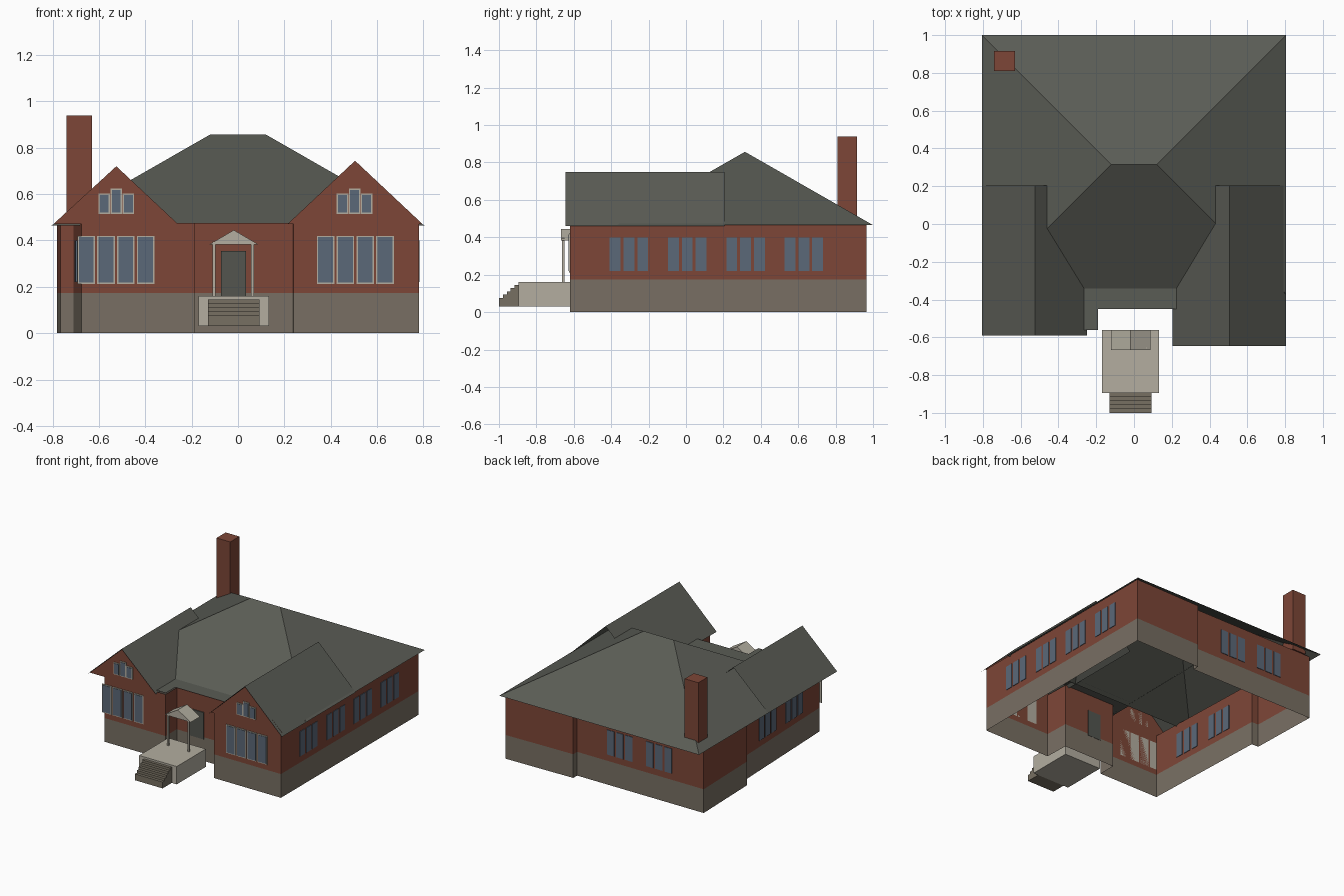
import bpy, bmesh

cube = bpy.data.objects.get("Cube")
if cube:
    bpy.data.objects.remove(cube, do_unlink=True)


def material(name, hex_code):
    def linear(c):
        return c / 12.92 if c < 0.04045 else ((c + 0.055) / 1.055) ** 2.4
    rgba = [linear(v / 255) for v in bytes.fromhex(hex_code)] + [1]
    m = bpy.data.materials.new(name)
    m.use_nodes = True
    m.diffuse_color = rgba
    bsdf = m.node_tree.nodes["Principled BSDF"]
    bsdf.inputs["Base Color"].default_value = rgba
    bsdf.inputs["Roughness"].default_value = 0.9
    return m


BRICK = material("red brick", "7D4637")
STONE = material("foundation stone", "786F63")
ROOF = material("roof shingle", "5A5C55")
TRIM = material("pale trim", "B3AEA0")
GLASS = material("window glass", "5B6878")
DOOR = material("door grey", "53554F")
STEP = material("step stone", "777062")


def finish(name, bm, *mats):
    mesh = bpy.data.meshes.new(name)
    bm.to_mesh(mesh)
    bm.free()
    for m in mats:
        mesh.materials.append(m)
    obj = bpy.data.objects.new(name, mesh)
    bpy.context.collection.objects.link(obj)
    return obj


def polys(name, mat, *faces):
    """Object made of separate flat polygons."""
    bm = bmesh.new()
    for f in faces:
        bm.faces.new([bm.verts.new(p) for p in f])
    bmesh.ops.remove_doubles(bm, verts=bm.verts, dist=0.0001)
    return finish(name, bm, mat)


def boxes(name, mat, *spans):
    """Object made of boxes, each given as (x0, x1, y0, y1, z0, z1)."""
    bm = bmesh.new()
    for x0, x1, y0, y1, z0, z1 in spans:
        made = bmesh.ops.create_cube(bm, size=1)["verts"]
        for v in made:
            v.co = (x1 if v.co.x > 0 else x0,
                    y1 if v.co.y > 0 else y0,
                    z1 if v.co.z > 0 else z0)
    return finish(name, bm, mat)


# Outer walls: one footprint raised in a stone band and a brick band
footprint = [(0.24, -0.62), (0.78, -0.62), (0.78, 0.965), (0.24, 0.955),
             (0.24, 0.91), (-0.78, 0.91), (-0.765, 0.39), (-0.71, 0.39),
             (-0.675, -0.57), (-0.185, -0.57), (-0.185, -0.44), (0.235, -0.44)]
bm = bmesh.new()
rings = [[bm.verts.new((x, y, z)) for x, y in footprint] for z in (0, 0.173, 0.476)]
for band in range(2):
    low, high = rings[band], rings[band + 1]
    for i in range(len(footprint)):
        j = (i + 1) % len(footprint)
        face = bm.faces.new((low[i], low[j], high[j], high[i]))
        face.material_index = band
finish("outer_walls", bm, STONE, BRICK)

# Main hip roof
E, T, S, B, F, Y, R = 0.465, 0.857, 0.805, 1.0, -0.37, 0.315, 0.12
fl, fr, br, bl = (-S, F, E), (S, F, E), (S, B, E), (-S, B, E)
rl, rr = (-R, Y, T), (R, Y, T)
polys("main_hip_roof", ROOF, (fl, fr, rr, rl), (fr, br, rr), (br, bl, rl, rr), (bl, fl, rl))

# Flat roof over the entrance
polys("entrance_roof", ROOF,
      [(x, y, 0.481) for x, y in ((-0.28, -0.34), (-0.28, -0.56), (-0.19, -0.56),
                                  (-0.19, -0.45), (0.24, -0.45), (0.24, -0.34))])


# Front wings: gable roof and brick gable wall
def wing(side, left, peak, right, front, wall):
    (xl, zl), (xp, zp), (xr, zr) = left, peak, right
    back = 0.205
    polys(side + "_wing_roof", ROOF,
          ((xl, front, zl), (xp, front, zp), (xp, back, zp), (xl, back, zl)),
          ((xp, front, zp), (xr, front, zr), (xr, back, zr), (xp, back, zp)))
    polys(side + "_gable_wall", BRICK,
          ((xl + 0.01, wall, 0.472), (xr - 0.01, wall, 0.472), (xp, wall, zp - 0.004)))


wing("right", (-0.805, 0.465), (-0.525, 0.724), (-0.25, 0.468), -0.59, -0.57)
wing("left", (0.205, 0.463), (0.505, 0.748), (0.805, 0.46), -0.645, -0.62)


# Front windows: pale frame plate with a glass plate on it
def front_windows(name, wall, panes):
    boxes(name + "_frames", TRIM,
          *[(x - w, x + w, wall - 0.005, wall, z0, z1) for x, w, z0, z1 in panes])
    g = 0.006
    boxes(name + "_glass", GLASS,
          *[(x - w + g, x + w - g, wall - 0.008, wall - 0.001, z0 + g, z1 - g)
            for x, w, z0, z1 in panes])


for side, wall, first, middle in (("right", -0.57, -0.655, -0.525), ("left", -0.62, 0.378, 0.503)):
    front_windows(side + "_front_windows", wall,
                  [(first + 0.0855 * i, 0.038, 0.213, 0.42) for i in range(4)])
    front_windows(side + "_attic_windows", wall,
                  [(middle + 0.052 * i, 0.025, 0.515, 0.602 if i else 0.624) for i in (-1, 0, 1)])

# Side and back windows: groups of three panes
H, Z0, Z1 = 0.029, 0.22, 0.4
triple = (-0.074, 0, 0.074)
boxes("left_side_windows", GLASS,
      *[(0.777, 0.784, y + d - H, y + d + H, Z0, Z1)
        for y in (-0.305, 0.007, 0.319, 0.63) for d in triple])
spots = [y + d for y in (-0.26, 0.06) for d in triple]
boxes("right_side_windows", GLASS,
      *[(x - 0.005, x + 0.004, y - H, y + H, Z0, Z1)
        for y, x in ((y, -0.675 - 0.0365 * (y + 0.57)) for y in spots)])
boxes("back_windows", GLASS,
      *[(x + d - H, x + d + H, 0.907, 0.914, Z0, Z1)
        for x in (-0.42, -0.105) for d in triple])

# Chimney
boxes("chimney", BRICK, (-0.74, -0.63, 0.81, 0.915, 0.48, 0.94))

# Entrance: door, porch block, steps, posts and canopy
boxes("front_door", DOOR, (-0.073, 0.035, -0.447, -0.438, 0.16, 0.355))
boxes("porch_block", TRIM, (-0.17, 0.133, -0.895, -0.56, 0.03, 0.16))
boxes("porch_steps", STEP,
      *[(-0.13, 0.093, -1 + 0.021 * i, -0.979 + 0.021 * i if i < 4 else -0.893,
         0.03, 0.076 + 0.0175 * i) for i in range(5)])
boxes("porch_posts", TRIM,
      *[(x - 0.006, x + 0.006, -0.662, -0.65, 0.16, 0.395) for x in (-0.103, 0.063)])
CX, CF, CB = -0.018, -0.668, -0.56
section = [(CX - 0.105, 0.383), (CX + 0.105, 0.383), (CX, 0.445)]
front = [(x, CF, z) for x, z in section]
back = [(x, CB, z) for x, z in section]
polys("porch_canopy", TRIM, front, back[::-1],
      *[(front[i], back[i], back[(i + 1) % 3], front[(i + 1) % 3]) for i in range(3)])

# Make closed parts face outwards
for name in ("porch_canopy", "main_hip_roof"):
    mesh = bpy.data.objects[name].data
    bm = bmesh.new()
    bm.from_mesh(mesh)
    bmesh.ops.recalc_face_normals(bm, faces=bm.faces)
    bm.to_mesh(mesh)
    bm.free()
